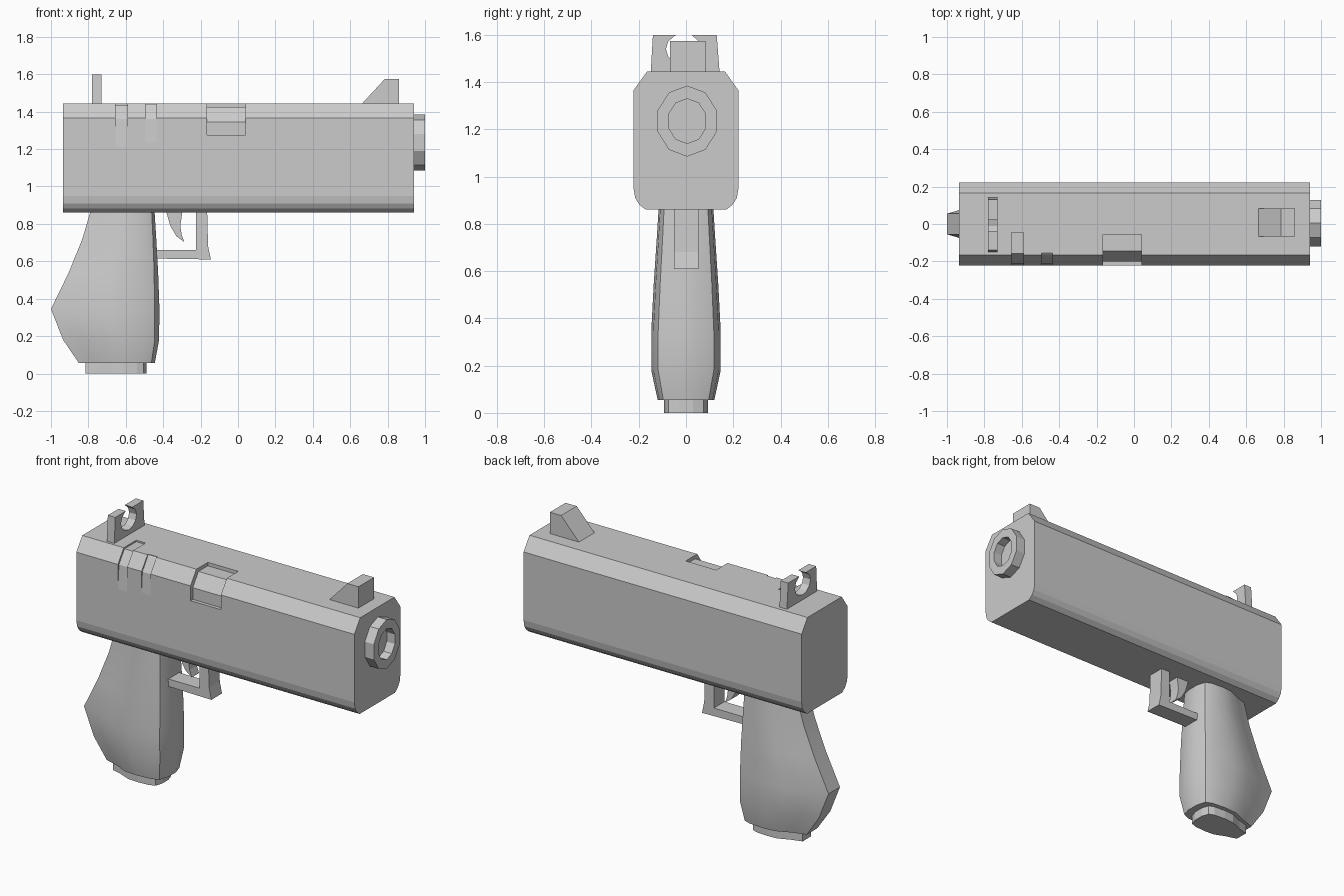
import bpy, bmesh, math

if "Cube" in bpy.data.objects:
    bpy.data.objects.remove(bpy.data.objects["Cube"])


def loft(name, rings):
    """Skin a list of matching point rings and cap both ends."""
    bm = bmesh.new()
    vs = [[bm.verts.new(p) for p in r] for r in rings]
    n = len(vs[0])
    for a, b in zip(vs, vs[1:]):
        for i in range(n):
            j = (i + 1) % n
            bm.faces.new((a[i], a[j], b[j], b[i]))
    bm.faces.new(vs[0][::-1])
    bm.faces.new(vs[-1])
    bmesh.ops.recalc_face_normals(bm, faces=bm.faces)
    me = bpy.data.meshes.new(name)
    bm.to_mesh(me)
    bm.free()
    ob = bpy.data.objects.new(name, me)
    bpy.context.collection.objects.link(ob)
    return ob


def prism_x(name, profile, x0, x1):
    return loft(name, [[(x, y, z) for y, z in profile] for x in (x0, x1)])


def prism_y(name, profile, y0, y1):
    return loft(name, [[(x, y, z) for x, z in profile] for y in (y0, y1)])


# Slide body: chamfered top edges, rounded lower edges
half = [(0.165, 1.445), (0.222, 1.365), (0.222, 0.95), (0.215, 0.91),
        (0.198, 0.882), (0.17, 0.86)]
slide = prism_x("slide", half + [(-y, z) for y, z in reversed(half)], -0.935, 0.94)

# Shallow recesses on one side: ejection port and two tapering grooves
cuts = {
    "port_cutter": (-0.165, 0.04, [(-0.055, 1.5), (-0.055, 1.424), (-0.145, 1.424),
                                   (-0.2, 1.346), (-0.2, 1.275), (-0.3, 1.275), (-0.3, 1.5)]),
    "groove_cutter_rear": (-0.655, -0.592, [(-0.045, 1.5), (-0.045, 1.436), (-0.158, 1.436),
                                            (-0.211, 1.36), (-0.223, 1.2), (-0.3, 1.2), (-0.3, 1.5)]),
    "groove_cutter_front": (-0.495, -0.435, [(-0.155, 1.5), (-0.155, 1.442), (-0.163, 1.436),
                                             (-0.214, 1.36), (-0.223, 1.22), (-0.3, 1.22), (-0.3, 1.5)]),
}
for name, (x0, x1, prof) in cuts.items():
    cutter = prism_x(name, prof, x0, x1)
    cutter.hide_render = True
    cutter.hide_viewport = False
    cutter.display_type = 'WIRE'
    mod = slide.modifiers.new(name, 'BOOLEAN')
    mod.operation = 'DIFFERENCE'
    mod.solver = 'EXACT'
    mod.object = cutter

# Muzzle: ten-sided oval ring with a recessed bore
def oval(x, s):
    return [(x, 0.005 + 0.131 * s * math.cos(a), 1.235 + 0.15 * s * math.sin(a))
            for a in (math.radians(18 + 36 * k) for k in range(10))]

loft("muzzle", [oval(0.92, 1), oval(1.0, 1), oval(1.0, 0.63), oval(0.945, 0.63)])

# Rear sight with a keyhole notch
notch = [(-0.01 + 0.075 * math.cos(a), 1.54 + 0.065 * math.sin(a))
         for a in (math.radians(60 - 30 * k) for k in range(11))]
prism_x("rear_sight", [(-0.15, 1.43), (-0.14, 1.6), (-0.037, 1.6)]
        + notch[::-1] + [(0.025, 1.6), (0.13, 1.6), (0.143, 1.43)], -0.78, -0.73)

# Front sight ramp
prism_y("front_sight", [(0.66, 1.44), (0.785, 1.575), (0.86, 1.575), (0.86, 1.44)],
        -0.068, 0.082)


# Grip: sections of (z, back x, front x, half width, back half width)
def grip_ring(z, xb, xf, w, wb):
    side = [(0, wb), (0.2, 0.5 * wb + 0.42 * w), (0.42, 0.95 * w), (0.62, w),
            (0.85, 0.94 * w), (0.955, 0.8 * w), (1, 0.32 * w)]
    pts = [(xb + t * (xf - xb), y, z) for t, y in side]
    return pts + [(x, -y, z) for x, y, z in reversed(pts)]

grip = loft("grip", [grip_ring(*s) for s in [
    (0.055, -0.85, -0.445, 0.12, 0.05),
    (0.18, -0.935, -0.422, 0.147, 0.055),
    (0.345, -1.0, -0.42, 0.147, 0.055),
    (0.54, -0.905, -0.427, 0.137, 0.055),
    (0.72, -0.832, -0.437, 0.125, 0.055),
    (0.88, -0.785, -0.447, 0.115, 0.055)]])

# Magazine base under the grip
loft("magazine_base", [grip_ring(z, -0.815, -0.49, 0.093, 0.04) for z in (0, 0.07)])

# Trigger guard: bottom bar and front post in one L profile
prism_y("trigger_guard", [(-0.46, 0.615), (-0.145, 0.61), (-0.16, 0.68), (-0.165, 0.87),
                          (-0.225, 0.87), (-0.225, 0.66), (-0.46, 0.66)], -0.05, 0.053)

# Curved trigger
prism_y("trigger", [(-0.385, 0.87), (-0.362, 0.79), (-0.33, 0.735), (-0.287, 0.703),
                    (-0.302, 0.745), (-0.308, 0.79), (-0.297, 0.87)], -0.035, 0.035)

# Smooth the rounded grip, keep its hard edges
bpy.ops.object.select_all(action='DESELECT')
grip.select_set(True)
bpy.context.view_layer.objects.active = grip
bpy.ops.object.shade_smooth_by_angle(angle=math.radians(32))
